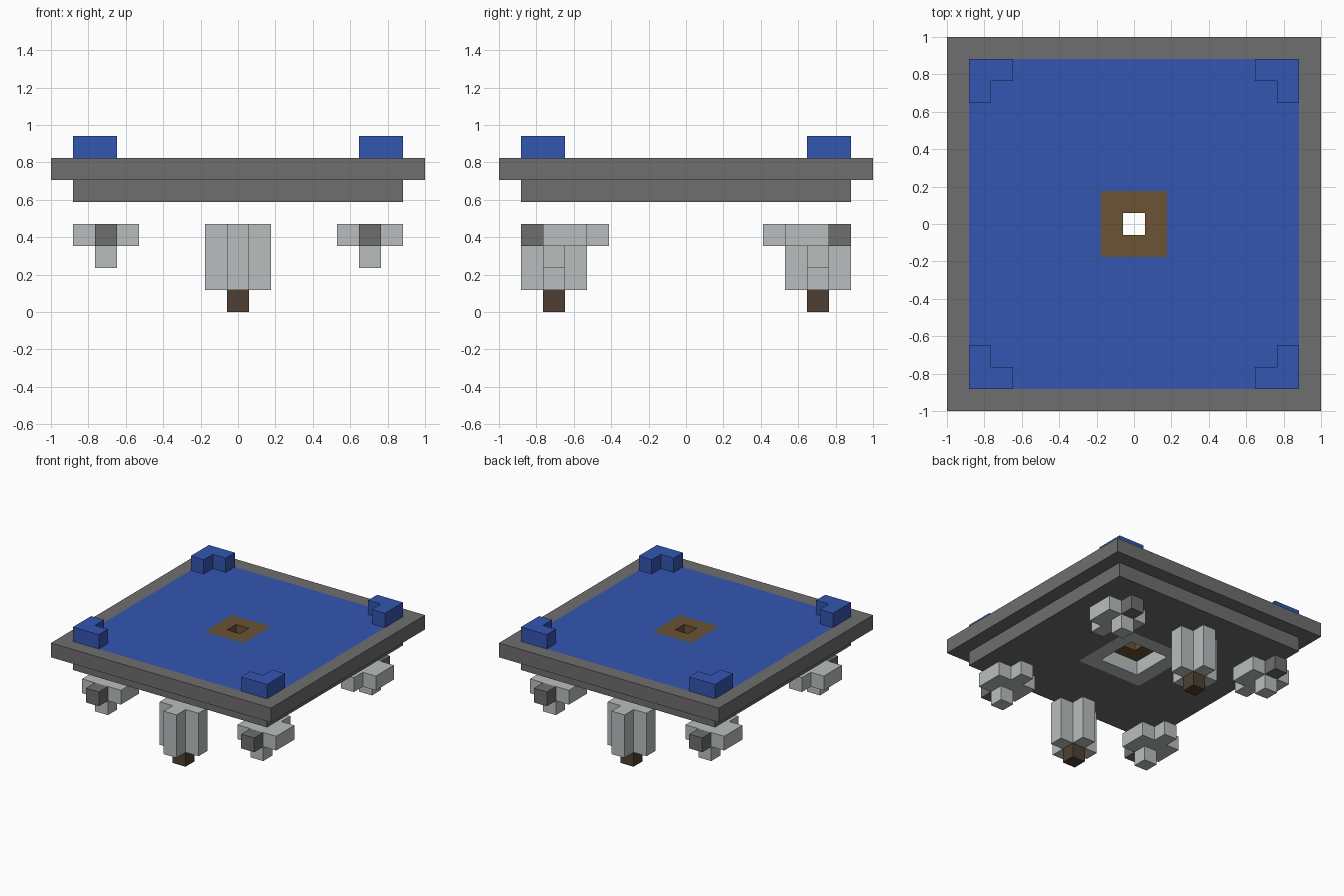
import bpy
import bmesh

U = 2 / 17  # one block; every size below is counted in blocks

cube = bpy.data.objects.get("Cube")
if cube:
    bpy.data.objects.remove(cube, do_unlink=True)


def material(name, hex_code):
    srgb = [int(hex_code[i:i + 2], 16) / 255 for i in (0, 2, 4)]
    color = [c / 12.92 if c < 0.04 else ((c + 0.055) / 1.055) ** 2.4 for c in srgb] + [1]
    mat = bpy.data.materials.new(name)
    mat.use_nodes = True
    mat.diffuse_color = color
    mat.node_tree.nodes["Principled BSDF"].inputs["Base Color"].default_value = color
    return mat


stone = material("dark grey stone", "6E6E6E")
pale = material("pale grey stone", "BABEBE")
blue = material("blue", "3456B2")
wood = material("brown wood", "6B5434")
bark = material("dark brown wood", "4E4034")


def finish(name, bm, mat):
    bmesh.ops.recalc_face_normals(bm, faces=bm.faces)
    mesh = bpy.data.meshes.new(name)
    bm.to_mesh(mesh)
    bm.free()
    mesh.materials.append(mat)
    obj = bpy.data.objects.new(name, mesh)
    bpy.context.collection.objects.link(obj)


def prism(name, outline, z0, z1, mat, sx=1, sy=1):
    """Extrude a flat outline upward, optionally mirrored in x or y."""
    bm = bmesh.new()
    face = bm.faces.new([bm.verts.new((x * sx * U, y * sy * U, z0 * U)) for x, y in outline])
    top = bmesh.ops.extrude_face_region(bm, geom=[face], use_keep_orig=True)["geom"]
    for v in top:
        if isinstance(v, bmesh.types.BMVert):
            v.co.z = z1 * U
    finish(name, bm, mat)


def square_ring(name, outer, inner, z0, z1, mat):
    """Square slab with a square opening through its middle."""
    bm = bmesh.new()
    corners = [(-1, -1), (1, -1), (1, 1), (-1, 1)]
    loops = [[bm.verts.new((x * w * U / 2, y * w * U / 2, z * U)) for x, y in corners]
             for w, z in ((outer, z0), (outer, z1), (inner, z1), (inner, z0))]
    for i in range(4):
        a, b = loops[i], loops[(i + 1) % 4]
        for j in range(4):
            k = (j + 1) % 4
            bm.faces.new((a[j], a[k], b[k], b[j]))
    finish(name, bm, mat)


def rect(x0, y0, x1, y1):
    return [(x0, y0), (x1, y0), (x1, y1), (x0, y1)]


# Platform: two slabs with nested rings around the central shaft
square_ring("lower_slab", 15, 5, 5, 6, stone)
square_ring("shaft_collar", 5, 3, 5, 6, pale)
square_ring("platform_rim", 17, 15, 6, 7, stone)
square_ring("platform_floor", 15, 3, 6, 7, blue)
square_ring("shaft_hatch", 3, 1, 6, 7, wood)

# Plan outlines of the repeated parts
corner_l = [(7.5, 7.5), (5.5, 7.5), (5.5, 6.5), (6.5, 6.5), (6.5, 5.5), (7.5, 5.5)]
plus = [(.5, 4.5), (.5, 5.5), (1.5, 5.5), (1.5, 6.5), (.5, 6.5), (.5, 7.5),
        (-.5, 7.5), (-.5, 6.5), (-1.5, 6.5), (-1.5, 5.5), (-.5, 5.5), (-.5, 4.5)]
pod = [(5.5, 3.5), (6.5, 3.5), (6.5, 4.5), (7.5, 4.5),
       (7.5, 6.5), (4.5, 6.5), (4.5, 4.5), (5.5, 4.5)]

for sy, end in ((-1, "front"), (1, "back")):
    # Hanging column with its wooden tip
    prism(f"{end}_column", plus, 1, 4, pale, 1, sy)
    prism(f"{end}_column_tip", rect(-.5, 5.5, .5, 6.5), 0, 1, bark, 1, sy)
    for sx, side in ((-1, "right"), (1, "left")):
        tag = f"{end}_{side}"
        # Raised corner and the pod hanging beneath it
        prism(f"{tag}_corner_block", corner_l, 7, 8, blue, sx, sy)
        prism(f"{tag}_pod", pod, 3, 4, pale, sx, sy)
        prism(f"{tag}_pod_foot", rect(5.5, 5.5, 6.5, 6.5), 2, 3, pale, sx, sy)
        prism(f"{tag}_pod_nose", rect(5.5, 6.5, 6.5, 7.5), 3, 4, stone, sx, sy)
